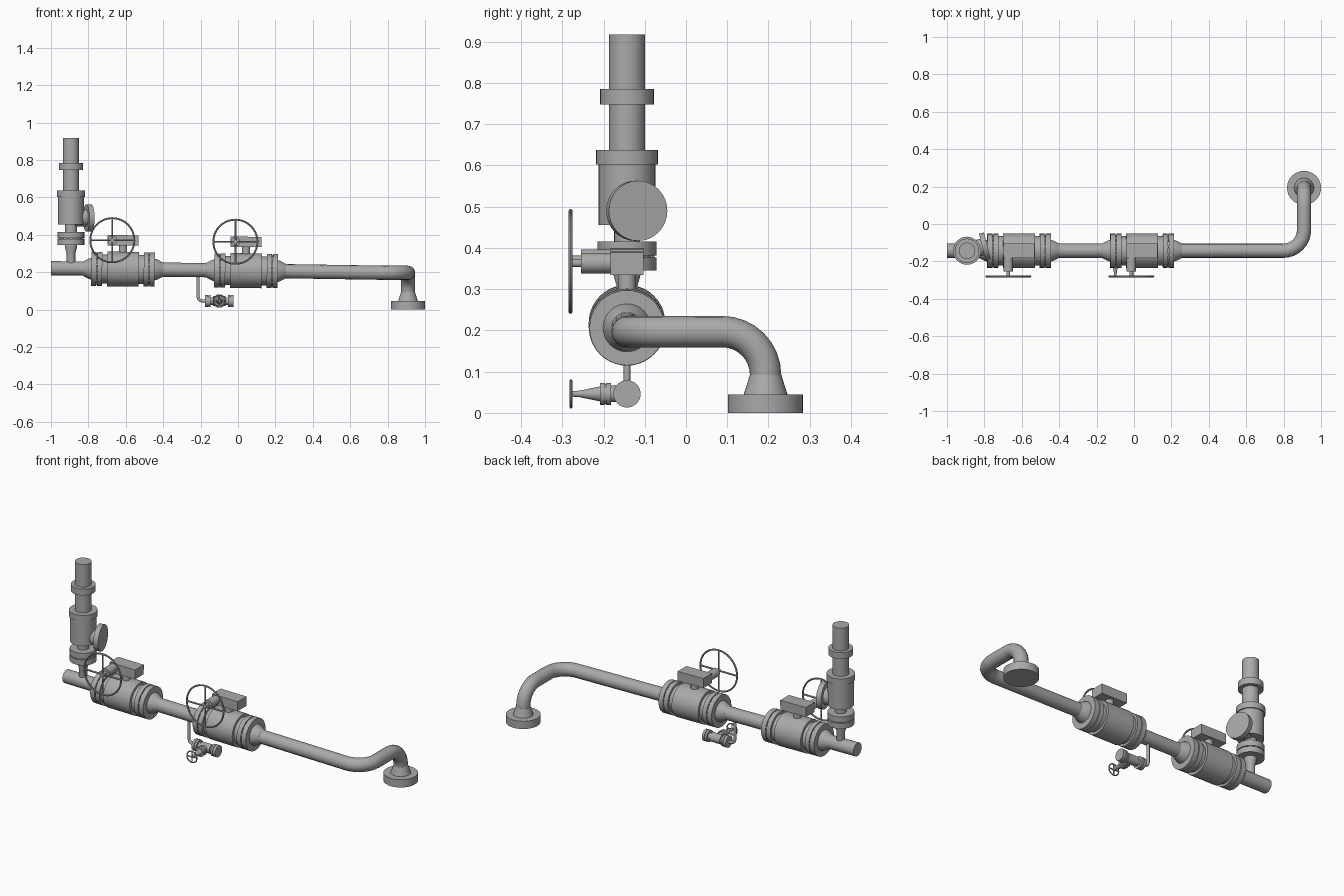
import bpy, bmesh, math
from mathutils import Matrix, Vector

if "Cube" in bpy.data.objects:
    bpy.data.objects.remove(bpy.data.objects["Cube"], do_unlink=True)

GREY = (0.4, 0.4, 0.4, 1)
steel = bpy.data.materials.new("grey_steel")
steel.use_nodes = True
steel.diffuse_color = GREY
steel.node_tree.nodes["Principled BSDF"].inputs["Base Color"].default_value = GREY

Y = -0.143      # depth of the main line
SLOPE = 0.0125  # slight fall of the main line towards its left
X, UP, FRONT = Vector((1, 0, 0)), Vector((0, 0, 1)), Vector((0, -1, 0))


def line(x, dy=0, dz=0):
    """Point relative to the sloping centre of the main line."""
    return Vector((x, Y + dy, 0.209 - SLOPE * x + dz))


FALL = Vector((1, 0, -SLOPE))


def finish(name, bm):
    bmesh.ops.recalc_face_normals(bm, faces=bm.faces)
    for f in bm.faces:
        f.smooth = True
    for e in bm.edges:
        e.smooth = e.calc_face_angle(0) < math.radians(32)
    mesh = bpy.data.meshes.new(name)
    bm.to_mesh(mesh)
    bm.free()
    mesh.materials.append(steel)
    ob = bpy.data.objects.new(name, mesh)
    bpy.context.collection.objects.link(ob)
    return ob


def lathe(name, origin, axis, profile, n=32):
    """Turned solid: profile of (distance along axis, radius)."""
    bm = bmesh.new()
    m = Matrix.Translation(origin) @ Vector(axis).to_track_quat('Z', 'Y').to_matrix().to_4x4()
    rings = []
    for t, r in profile:
        rings.append([bm.verts.new(m @ Vector((r * math.cos(a), r * math.sin(a), t)))
                      for a in (2 * math.pi * i / n for i in range(n))])
    for a, b in zip(rings, rings[1:]):
        for i in range(n):
            j = (i + 1) % n
            bm.faces.new((a[i], a[j], b[j], b[i]))
    bm.faces.new(rings[0])
    bm.faces.new(rings[-1])
    return finish(name, bm)


def rod(name, start, end, r, n=24):
    d = Vector(end) - Vector(start)
    return lathe(name, start, d, [(0, r), (d.length, r)], n)


def tube(name, points, r):
    """Round pipe swept along a path."""
    cu = bpy.data.curves.new(name, 'CURVE')
    cu.dimensions = '3D'
    cu.bevel_depth = r
    cu.bevel_resolution = 6
    cu.use_fill_caps = True
    sp = cu.splines.new('POLY')
    sp.points.add(len(points) - 1)
    for p, q in zip(sp.points, points):
        p.co = (*q, 1)
    cu.materials.append(steel)
    bpy.context.collection.objects.link(bpy.data.objects.new(name, cu))


def bend(corner, a, b, r, n=8):
    """Points rounding a corner, entering along a and leaving along b."""
    c = corner - a * r + b * r
    return [c - b * r * math.cos(t) + a * r * math.sin(t)
            for t in (math.pi / 2 * i / n for i in range(n + 1))]


def handwheel(name, c, r, wire):
    bm = bmesh.new()
    n, k = 40, 8
    rings = []
    for i in range(n):
        a = 2 * math.pi * i / n
        out = Vector((math.cos(a), 0, math.sin(a)))
        rings.append([bm.verts.new(c + out * (r + wire * math.cos(b)) + FRONT * wire * math.sin(b))
                      for b in (2 * math.pi * j / k for j in range(k))])
    for i in range(n):
        p, q = rings[i], rings[(i + 1) % n]
        for j in range(k):
            bm.faces.new((p[j], p[(j + 1) % k], q[(j + 1) % k], q[j]))
    finish(name + "_rim", bm)
    for label, d in (("upright", UP), ("level", X)):
        rod(f"{name}_{label}_spoke", c - d * r, c + d * r, wire, 8)


def bolts(name, c, axis, r, length, size, n=12):
    """Short studs bridging the gap of a flange pair."""
    q = Vector(axis).to_track_quat('Z', 'Y')
    step = Vector(axis).normalized() * length / 2
    for i in range(n):
        a = 2 * math.pi * (i + 0.5) / n
        p = c + q @ Vector((r * math.cos(a), r * math.sin(a), 0))
        rod(f"{name}_{i}", p - step, p + step, size, 6)


# Main line pipes
rod("inlet_pipe", line(-1), line(-0.8), 0.038, 32)
rod("middle_pipe", line(-0.46), line(-0.14), 0.038, 32)
corner = Vector((0.909, Y, 0.197))
drop = Vector((0.909, 0.193, 0.197))
back = Vector((0, 1, 0))
tube("outlet_pipe", [line(0.2)] + bend(corner, X, back, 0.11)
     + bend(drop, back, -UP, 0.105) + [Vector((0.909, 0.193, 0.08))], 0.038)
lathe("outlet_flange", (0.909, 0.193, 0), UP,
      [(0, 0.091), (0.045, 0.091), (0.045, 0.053), (0.092, 0.038)])

# Two large gear operated valves
half = [(0.085, 0.093), (0.085, 0.078), (0.111, 0.078), (0.111, 0.091), (0.137, 0.091),
        (0.137, 0.08), (0.142, 0.08), (0.142, 0.091), (0.17, 0.091), (0.17, 0.058),
        (0.182, 0.055), (0.214, 0.038)]
profile = [(-t, r) for t, r in reversed(half)] + half
for side, x in (("right", -0.615), ("left", 0.043)):
    name = side + "_valve"
    lathe(name + "_body", line(x), FALL, profile, 40)
    for s in (-1, 1):
        bolts(f"{name}_bolt_{s}", line(x + 0.1395 * s), FALL, 0.083, 0.006, 0.006)
    rod(name + "_stem", line(x, 0, 0.08), line(x, 0, 0.14), 0.022)
    bm = bmesh.new()
    bmesh.ops.create_cube(bm, size=1, matrix=Matrix.Translation(line(x, 0, 0.154))
                          @ Matrix.Rotation(SLOPE, 4, 'Y')
                          @ Matrix.Diagonal((0.165, 0.08, 0.055, 1)))
    finish(name + "_gearbox", bm)
    hub = line(x - 0.057, 0, 0.154)
    lathe(name + "_drive", hub, FRONT,
          [(0, 0.025), (0.112, 0.025), (0.112, 0.01), (0.142, 0.01)])
    handwheel(name + "_wheel", hub + FRONT * 0.137, 0.118, 0.005)

# Upright relief valve
riser = Vector((-0.893, Y, 0))
lathe("relief_valve", riser, UP,
      [(0.2, 0.023), (0.3, 0.023), (0.335, 0.033), (0.345, 0.033), (0.345, 0.071),
       (0.377, 0.071), (0.377, 0.06), (0.382, 0.06), (0.382, 0.071), (0.415, 0.071),
       (0.415, 0.031), (0.455, 0.031), (0.455, 0.069), (0.602, 0.069), (0.602, 0.075),
       (0.637, 0.075), (0.637, 0.0435), (0.748, 0.0435), (0.748, 0.065), (0.785, 0.065),
       (0.785, 0.0435), (0.917, 0.0435)])
bolts("relief_valve_bolt", riser + UP * 0.3795, UP, 0.064, 0.006, 0.005)
lathe("relief_outlet", riser + UP * 0.49, (0.97, 0.24, 0),
      [(0, 0.045), (0.084, 0.045), (0.084, 0.073), (0.112, 0.073)])

# Small drain valve hanging below the line
d = Vector((-0.1, Y, 0.046))
turn = Vector((-0.214, Y, 0.046))
tube("drain_pipe", [line(-0.214)] + bend(turn, -UP, X, 0.025) + [d - X * 0.06], 0.008)
half = [(0.033, 0.026), (0.033, 0.02), (0.046, 0.02), (0.046, 0.033), (0.058, 0.033),
        (0.058, 0.027), (0.061, 0.027), (0.061, 0.033), (0.076, 0.033)]
lathe("drain_valve_body", d, X, [(-t, r) for t, r in reversed(half)] + half)
lathe("drain_valve_bonnet", d, FRONT,
      [(0, 0.02), (0.039, 0.02), (0.039, 0.027), (0.051, 0.027), (0.051, 0.024),
       (0.054, 0.024), (0.054, 0.027), (0.066, 0.027), (0.066, 0.018), (0.115, 0.008),
       (0.14, 0.006)])
handwheel("drain_wheel", d + FRONT * 0.136, 0.032, 0.0035)
